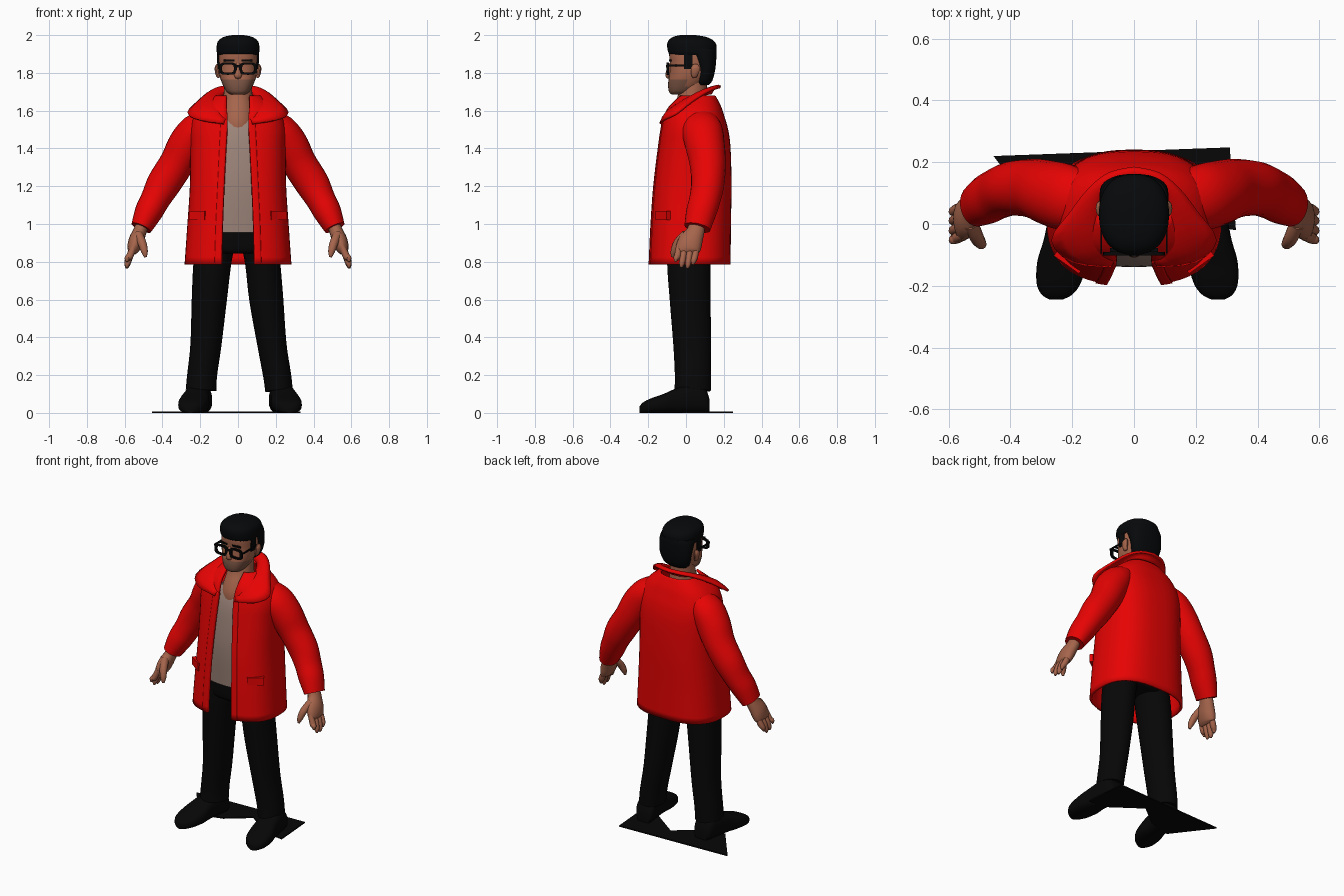
import bpy, bmesh, math
from mathutils import Vector

if "Cube" in bpy.data.objects:
    bpy.data.objects.remove(bpy.data.objects["Cube"])


def material(name, rgb):
    m = bpy.data.materials.new(name)
    m.diffuse_color = (*rgb, 1)
    m.use_nodes = True
    m.node_tree.nodes["Principled BSDF"].inputs["Base Color"].default_value = m.diffuse_color
    return m


RED = material("coat red", (0.82, 0.001, 0.001))
SKIN = material("skin", (0.38, 0.13, 0.072))
STUBBLE = material("stubble", (0.2, 0.09, 0.058))
SHIRT = material("shirt taupe", (0.34, 0.235, 0.195))
BLACK = material("trouser black", (0.002, 0.002, 0.002))
HAIR = material("hair black", (0.002, 0.0025, 0.003))


def smooth(secs, k=4):
    """Catmull-Rom interpolation of a list of section tuples."""
    out, n = [], len(secs)
    for i in range(n - 1):
        p0, p1, p2, p3 = secs[max(i - 1, 0)], secs[i], secs[i + 1], secs[min(i + 2, n - 1)]
        for j in range(k):
            t = j / k
            out.append(tuple(0.5 * (2 * b + (c - a) * t + (2 * a - 5 * b + 4 * c - d) * t * t
                                    + (3 * b - a - 3 * c + d) * t ** 3)
                             for a, b, c, d in zip(p0, p1, p2, p3)))
    return out + [tuple(secs[-1])]


def loft(name, rings, mats, closed=True, thick=0, rule=None):
    bm = bmesh.new()
    rows = [[bm.verts.new(p) for p in r] for r in rings]
    n = len(rows[0])
    for a, b in zip(rows, rows[1:]):
        for i in range(n if closed else n - 1):
            j = (i + 1) % n
            bm.faces.new((a[i], a[j], b[j], b[i]))
    if closed:
        bm.faces.new(rows[0])
        bm.faces.new(rows[-1])
    bmesh.ops.recalc_face_normals(bm, faces=bm.faces)
    me = bpy.data.meshes.new(name)
    bm.to_mesh(me)
    bm.free()
    ob = bpy.data.objects.new(name, me)
    bpy.context.collection.objects.link(ob)
    for m in mats:
        me.materials.append(m)
    if rule:
        for p in me.polygons:
            p.material_index = rule(p.center)
    me.shade_smooth()
    me.set_sharp_from_angle(angle=math.radians(45))
    if thick:
        mod = ob.modifiers.new("thickness", "SOLIDIFY")
        mod.thickness, mod.offset = thick, 0
    return ob


def spow(v, e):
    return math.copysign(abs(v) ** e, v)


def section(z, hx, yf, yb, n=2.4, a0=0, a1=2 * math.pi, count=32, grow=0):
    """Superellipse at height z; angle 0 points to the front."""
    c, r = (yf + yb) / 2, (yb - yf) / 2 + grow
    return [((hx + grow) * spow(math.sin(a), 2 / n), c - r * spow(math.cos(a), 2 / n), z)
            for a in (a0 + (a1 - a0) * i / count for i in range(count + 1 if a0 else count))]


def layers(name, secs, mats, n=2.4, rule=None):
    return loft(name, [section(*s, n=n) for s in smooth(secs)], mats, rule=rule)


def tube(name, secs, mat, sides=16):
    """Sections are (x, y, z, radius sideways, radius in depth)."""
    s = smooth(secs)
    rings = []
    for i, p in enumerate(s):
        c = Vector(p[:3])
        t = (Vector(s[min(i + 1, len(s) - 1)][:3]) - Vector(s[max(i - 1, 0)][:3])).normalized()
        u = t.cross(Vector((0, 1, 0))).normalized()
        v = u.cross(t)
        rings.append([c + u * p[3] * math.cos(a) + v * p[4] * math.sin(a)
                      for a in (2 * math.pi * k / sides for k in range(sides))])
    return loft(name, rings, [mat])


def box(name, c, size, mat, rot=0):
    bpy.ops.mesh.primitive_cube_add(size=1, location=c, rotation=(0, 0, rot))
    ob = bpy.context.object
    ob.name, ob.scale = name, size
    ob.data.materials.append(mat)
    return ob


# Coat body: open-fronted shell (z, half width, front, back, half opening)
coat = smooth([(0.785, .275, -.19, .228, .085), (1.0, .26, -.18, .23, .08),
               (1.2, .247, -.165, .233, .072), (1.4, .245, -.14, .228, .062),
               (1.5, .245, -.125, .215, .056), (1.57, .225, -.11, .195, .056),
               (1.62, .185, -.085, .178, .06), (1.675, .115, -.03, .15, .06)])


def start(s):
    return math.asin((s[4] / s[1]) ** 1.3)


loft("coat_body", [section(*s[:4], n=2.6, a0=start(s), a1=2 * math.pi - start(s), count=48)
                   for s in coat], [RED], closed=False, thick=.016)
for side in (1, -1):
    # Raised button strip and pocket flap
    rings = [section(*s[:4], n=2.6, a0=start(s), a1=start(s) + .13, count=4, grow=.006)
             for s in coat[:20]]
    loft("button_strip", [[(side * x, y, z) for x, y, z in r] for r in rings],
         [RED], closed=False, thick=.012)
    box("pocket_flap", (side * .212, -.122, 1.045), (.1, .024, .05), RED, side * .62)

# Flared collar: strips between a neck edge and an outer edge
inner = smooth([(.06, -.105, 1.53), (.085, -.085, 1.59), (.1, -.03, 1.64), (.1, .04, 1.67),
                (.07, .1, 1.685), (.035, .125, 1.69), (0, .13, 1.69)], 3)
outer = smooth([(.075, -.135, 1.53), (.2, -.12, 1.55), (.265, -.05, 1.585), (.207, .035, 1.65),
                (.145, .115, 1.70), (.08, .165, 1.72), (0, .183, 1.725)], 3)


def both(pts):
    return pts + [(-x, y, z) for x, y, z in reversed(pts[:-1])]


rings = []
for t in (0, .25, .5, .75, 1):
    rings.append(both([tuple(a + (b - a) * t + (.02 * math.sin(math.pi * t) if k == 2 else 0)
                             for k, (a, b) in enumerate(zip(p, q))) for p, q in zip(inner, outer)]))
loft("collar", rings, [RED], closed=False, thick=.014)

# Shirt, chest and neck
layers("shirt", [(.955, .2, -.125, .16), (1.2, .2, -.14, .17), (1.4, .19, -.125, .17),
                 (1.5, .15, -.105, .15), (1.575, .1, -.075, .12)], [SHIRT], 2.6)
layers("neck", [(1.46, .1, -.1, .12), (1.54, .1, -.1, .12), (1.6, .09, -.08, .12),
                (1.66, .078, -.05, .11), (1.72, .075, -.035, .11), (1.8, .075, -.03, .11)], [SKIN], 2)

# Head with stubbled jaw, nose, ears
layers("head", [(1.685, .035, -.075, .0), (1.7, .06, -.09, .04), (1.74, .082, -.095, .09),
                (1.79, .098, -.088, .12), (1.85, .102, -.085, .13), (1.91, .1, -.088, .13),
                (1.96, .08, -.06, .1)], [SKIN, STUBBLE], 2.4,
       rule=lambda c: 1 if c.z < 1.765 and c.y < 0 and c.z > 1.69 else 0)
tube("nose", [(0, -.083, 1.85, .01, .006), (0, -.092, 1.815, .014, .012),
              (0, -.095, 1.785, .02, .014), (0, -.085, 1.775, .014, .008)], SKIN, 10)
for side in (1, -1):
    tube("ear", [(side * .1, .045, 1.775, .007, .01), (side * .106, .045, 1.79, .012, .018),
                 (side * .112, .05, 1.825, .012, .025), (side * .108, .05, 1.845, .006, .012)], SKIN, 10)
    box("eyebrow", (side * .048, -.084, 1.866), (.06, .012, .01), HAIR)
    box("sideburn", (side * .1, .012, 1.865), (.012, .045, .09), HAIR)

# Hair: top cap and back of head
layers("hair_top", [(1.895, .107, -.085, .155), (1.912, .113, -.095, .16), (1.95, .112, -.1, .16),
                    (1.975, .1, -.09, .14), (1.992, .07, -.065, .1), (2.0, .03, -.03, .05)], [HAIR], 2.3)
layers("hair_back", [(1.735, .065, .06, .12), (1.76, .09, .055, .14), (1.82, .107, .06, .155),
                     (1.9, .112, .02, .162), (1.93, .11, -.02, .16)], [HAIR], 2.4)

# Glasses
for side in (1, -1):
    rim = [[], [], [], []]
    for i in range(25):
        a = 2 * math.pi * i / 24
        for k, (w, dy) in enumerate(((1, -.006), (1, .006), (.66, .006), (.66, -.006))):
            rim[k].append((side * .053 + .047 * w * spow(math.cos(a), .6),
                           -.096 + dy, 1.823 + .033 * w * spow(math.sin(a), .6)))
    loft("glasses_rim", rim + [rim[0]], [BLACK], closed=False)
    box("glasses_temple", (side * .106, -.025, 1.84), (.006, .14, .01), BLACK)
box("glasses_bridge", (0, -.1, 1.835), (.03, .01, .012), BLACK)

# Sleeves, hands and fingers
for side in (1, -1):
    def arm(secs):
        return [(side * s[0], *s[1:]) for s in secs]

    tube("sleeve", arm([(.14, .07, 1.56, .06, .085), (.215, .085, 1.5, .09, .107),
                        (.27, .1, 1.42, .1, .105), (.325, .115, 1.32, .092, .096),
                        (.392, .115, 1.215, .09, .088), (.438, .1, 1.13, .078, .083),
                        (.475, .08, 1.06, .073, .08), (.512, .06, .98, .056, .07)]), RED, 24)
    tube("palm", arm([(.5, .06, 1.01, .034, .042), (.52, .05, .96, .036, .048),
                      (.54, .025, .91, .04, .064), (.555, .01, .865, .032, .065),
                      (.562, .008, .845, .018, .055)]), SKIN)
    for k, (y, tip) in enumerate(((-.04, .80), (-.01, .77), (.022, .765), (.052, .785))):
        tube("finger", arm([(.55, y + .004, .885, .016, .017), (.573, y - .005, .83, .019, .018),
                            (.586, y - .012, tip + .02, .015, .015),
                            (.588, y - .016, tip, .006, .006)]), SKIN, 10)
    tube("thumb", arm([(.528, .0, .945, .024, .026), (.508, -.045, .9, .023, .022),
                       (.495, -.065, .855, .018, .017), (.49, -.072, .825, .007, .007)]), SKIN, 10)

# Trousers: hips and two slightly uneven legs
layers("trouser_hips", [(.845, .16, -.09, .12), (.87, .2, -.11, .14), (.97, .195, -.115, .15)], [BLACK])
tube("left_trouser_leg", [(-.11, .02, .93, .1, .11), (-.135, .015, .8, .1, .115), (-.152, .022, .6, .093, .108),
                          (-.17, .033, .36, .082, .1), (-.19, .037, .2, .079, .096),
                          (-.195, .035, .12, .082, .096)], BLACK, 20)
tube("right_trouser_leg", [(.11, .02, .93, .1, .11), (.13, .015, .8, .093, .115), (.15, .022, .6, .09, .108),
                           (.18, .033, .36, .077, .1), (.207, .037, .2, .074, .096),
                           (.217, .035, .12, .073, .096)], BLACK, 20)

# Shoes: lofted from heel to toe (y, half width, height)
for name, heel, toe in (("left_shoe", -.195, -.252), ("right_shoe", .222, .272)):
    rings = []
    for y, w, h in smooth([(.125, .045, .07), (.1, .062, .13), (.03, .066, .15), (-.05, .07, .13),
                           (-.12, .08, .1), (-.19, .072, .075), (-.228, .05, .055), (-.245, .02, .035)]):
        cx = heel + (toe - heel) * (.125 - y) / .37
        rings.append([(cx + w * spow(math.cos(a), .7), y, h / 2 + .5 * h * spow(math.sin(a), .7))
                      for a in (2 * math.pi * k / 20 for k in range(20))])
    loft(name, rings, [BLACK])

# Thin angular base plate behind the feet
plate = [(-.455, .22), (.31, .248), (.33, -.02), (.2, .0), (.02, .13), (-.12, .02), (-.27, -.02)]
loft("base_plate", [[(x, y, z) for x, y in plate] for z in (0, .008)], [BLACK])
